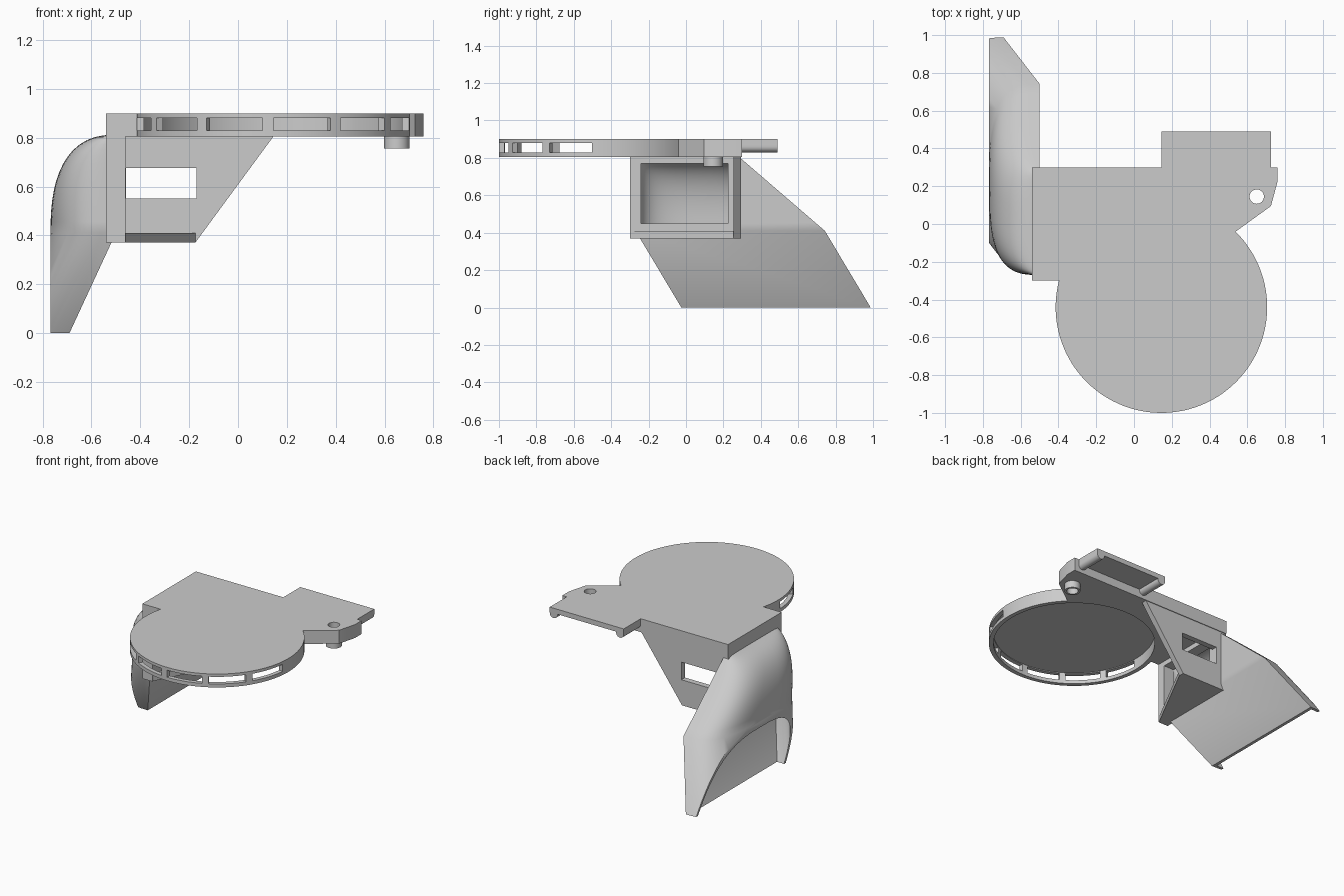
import bpy
import bmesh
from math import sin, cos, radians, pi

cube = bpy.data.objects.get("Cube")
if cube:
    bpy.data.objects.remove(cube, do_unlink=True)

grey = bpy.data.materials.new("plain grey")
grey.use_nodes = True
GREY = (0.6, 0.6, 0.6, 1)
grey.diffuse_color = GREY
grey.node_tree.nodes["Principled BSDF"].inputs["Base Color"].default_value = GREY


def loft(name, rings):
    """Closed solid through rings of equal length."""
    bm = bmesh.new()
    loops = [[bm.verts.new(p) for p in ring] for ring in rings]
    n = len(loops[0])
    for a, b in zip(loops, loops[1:]):
        for i in range(n):
            j = (i + 1) % n
            bm.faces.new((a[i], a[j], b[j], b[i]))
    bm.faces.new(loops[0])
    bm.faces.new(loops[-1])
    bmesh.ops.recalc_face_normals(bm, faces=bm.faces)
    mesh = bpy.data.meshes.new(name)
    bm.to_mesh(mesh)
    bm.free()
    mesh.materials.append(grey)
    obj = bpy.data.objects.new(name, mesh)
    bpy.context.collection.objects.link(obj)
    return obj


def prism(name, pts, lo, hi, axis="z"):
    if axis == "z":
        return loft(name, [[(a, b, h) for a, b in pts] for h in (lo, hi)])
    return loft(name, [[(a, h, b) for a, b in pts] for h in (lo, hi)])


def box(name, x, y, z):
    return prism(name, [(x[0], y[0]), (x[1], y[0]), (x[1], y[1]), (x[0], y[1])], *z)


def arc(cx, cy, r, start, end, n):
    angles = [radians(start + (end - start) * i / n) for i in range(n + 1)]
    return [(cx + r * cos(a), cy + r * sin(a)) for a in angles]


def disc(name, cx, cy, r, lo, hi, n=96):
    return prism(name, arc(cx, cy, r, 0, 360, n)[:-1], lo, hi)


def cut(obj, cutter):
    mod = obj.modifiers.new("cut", "BOOLEAN")
    mod.operation = "DIFFERENCE"
    mod.solver = "EXACT"
    mod.object = cutter
    bpy.context.view_layer.objects.active = obj
    bpy.ops.object.modifier_apply(modifier=mod.name)
    bpy.data.objects.remove(cutter, do_unlink=True)


def smooth(obj, angle=30):
    bpy.ops.object.select_all(action="DESELECT")
    obj.select_set(True)
    bpy.context.view_layer.objects.active = obj
    bpy.ops.object.shade_smooth_by_angle(angle=radians(angle))


CX, CY, R = 0.145, -0.44, 0.56
BOTTOM, TOP = 0.805, 0.9

# Cover plate: round cap, duct roof and mounting ear in one outline
outline = arc(CX, CY, R, 45.5, -194.5, 72) + [
    (-0.54, -0.3), (-0.54, 0.3), (0.72, 0.3), (0.76, 0.3), (0.76, 0.225), (0.725, 0.095)]
cover = prism("cover_plate", outline, BOTTOM, TOP)
cut(cover, disc("hollow", CX, CY, R - 0.03, 0.7, 0.885))
for k in range(-3, 3):
    a = 29.4 * k - 90
    wedge = arc(CX, CY, 0.62, a, a + 24.8, 6) + arc(CX, CY, 0.48, a + 24.8, a, 6)
    cut(cover, prism("vent", wedge, 0.83, 0.88))
cut(cover, disc("hole", 0.65, 0.145, 0.038, 0.7, 1, 32))
smooth(cover)

# Screw boss under the ear
boss = disc("screw_boss", 0.65, 0.145, 0.052, 0.755, BOTTOM, 32)
cut(boss, disc("hole", 0.65, 0.145, 0.038, 0.7, 1, 32))
smooth(boss)

# Rear clip: thin shelf with a rounded rib at each end
box("clip_shelf", (CX, 0.725), (0.3, 0.49), (0.865, TOP))
for name, x in (("clip_rib_inner", CX), ("clip_rib_outer", 0.665)):
    profile = [(x, TOP), (x, 0.86)] + arc(x + 0.03, 0.86, 0.03, 180, 360, 10)[1:] + [(x + 0.06, TOP)]
    smooth(prism(name, profile, 0.3, 0.49, "y"))


def opening():
    return box("opening", (-0.555, -0.4), (-0.24, 0.225), (0.45, 0.77))


# Flange around the duct inlet
flange = box("inlet_flange", (-0.54, -0.46), (-0.3, 0.295), (0.37, BOTTOM))
cut(flange, opening())

# Rear bracket wall with its window, and the triangular floor
wall = prism("bracket_wall", [(-0.46, 0.37), (-0.175, 0.37), (CX, BOTTOM), (-0.46, BOTTOM)], 0.255, 0.295, "y")
cut(wall, box("window", (-0.459, -0.17), (0.2, 0.4), (0.55, 0.675)))
prism("bracket_floor", [(-0.46, -0.29), (-0.175, 0.255), (-0.46, 0.255)], 0.37, 0.41)


# Air chute: a domed elbow continued as a slanted straight spout
def chute_ring(z, e):
    split, crown = 0.41, 0.812 - e
    w = max(0, (z - split) / (crown - split))
    depth = (0.268 - 2 * e) * max(0, 1 - w ** 2.5) ** 0.4
    t = max(0, (split - z) / split)
    y0 = -0.27 + e
    y1 = 0.29 + (0.8 - max(z, split)) * 1.16 - e
    mid, half = (y0 + y1) / 2, (y1 - y0) / 2
    ring = []
    for i in range(33):
        a = pi * i / 32
        c, s = cos(a), max(0, sin(a))
        u = (abs(c) ** (2 / 3)) * (1 if c > 0 else -1)
        ring.append((-0.5 - e - depth * s ** (2 / 3) - 0.19 * t, mid + half * u + 0.245 * t, z))
    return ring


def chute_body(name, e, foot):
    crown = 0.812 - e
    heights = [0.41 + (crown - 0.41) * sin(pi / 2 * i / 14) for i in range(14, -1, -1)]
    heights[0] -= 0.0005
    return loft(name, [chute_ring(z, e) for z in heights + [foot]])


chute = chute_body("air_chute", 0, 0)
cut(chute, chute_body("chute_inside", 0.022, -0.1))
cut(chute, opening())
cut(chute, box("trim", (-1.5, -0.768), (-1, 2), (-0.5, 1.5)))
smooth(chute, 35)
